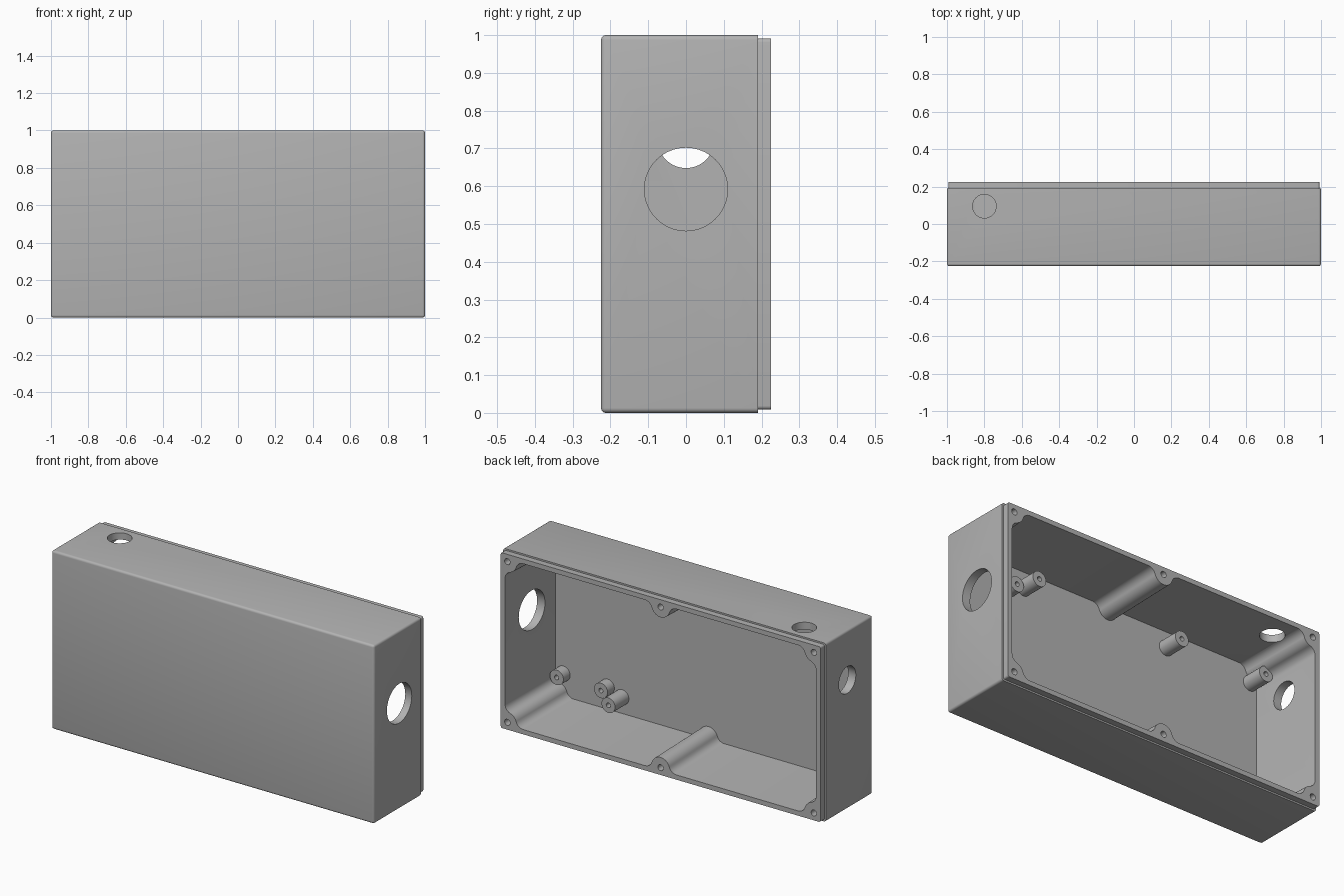
import bpy, bmesh, math
from mathutils import Vector, Matrix

cube = bpy.data.objects.get("Cube")
if cube:
    bpy.data.objects.remove(cube, do_unlink=True)

grey = bpy.data.materials.new("enclosure_grey")
grey.use_nodes = True
grey.diffuse_color = (0.45, 0.45, 0.45, 1)
grey.node_tree.nodes["Principled BSDF"].inputs["Base Color"].default_value = (0.45, 0.45, 0.45, 1)

FRONT, SHOULDER, RIM = -0.225, 0.19, 0.225   # depths along y
FLOOR = -0.2                                  # inside face of the front wall
POST_R, FILLET, POST_IN, WALL = 0.057, 0.045, 0.05, 0.035


def finish(bm, name):
    bmesh.ops.recalc_face_normals(bm, faces=bm.faces)
    mesh = bpy.data.meshes.new(name)
    bm.to_mesh(mesh)
    bm.free()
    mesh.materials.append(grey)
    obj = bpy.data.objects.new(name, mesh)
    bpy.context.collection.objects.link(obj)
    return obj


def activate(obj):
    bpy.ops.object.select_all(action='DESELECT')
    obj.select_set(True)
    bpy.context.view_layer.objects.active = obj


def combine(obj, other, operation='DIFFERENCE'):
    """Apply a boolean and drop the second object."""
    activate(obj)
    mod = obj.modifiers.new("cut", 'BOOLEAN')
    mod.operation, mod.object, mod.solver = operation, other, 'EXACT'
    bpy.ops.object.modifier_apply(modifier=mod.name)
    bpy.data.objects.remove(other, do_unlink=True)


def rounded_box(name, inset, y0, y1, radius):
    """Box whose edges are rounded, except around its back face."""
    bm = bmesh.new()
    bmesh.ops.create_cube(bm, size=1)
    for v in bm.verts:
        v.co = (v.co.x * 2 * (1 - inset), y1 if v.co.y > 0 else y0,
                0.5 + v.co.z * (1 - 2 * inset))
    edges = [e for e in bm.edges if min(v.co.y for v in e.verts) < y1 - 0.001]
    bmesh.ops.bevel(bm, geom=edges, offset=radius, segments=4, profile=0.5, affect='EDGES')
    return finish(bm, name)


def cylinder(name, axis, centre, radius, length, sides=48):
    bm = bmesh.new()
    turn = Vector((0, 0, 1)).rotation_difference(Vector(axis)).to_matrix().to_4x4()
    bmesh.ops.create_cone(bm, cap_ends=True, segments=sides, radius1=radius, radius2=radius,
                          depth=length, matrix=Matrix.Translation(centre) @ turn)
    return finish(bm, name)


def arc(centre, start, end, radius, steps):
    return [centre + start.slerp(end, i / steps) * radius for i in range(steps + 1)]


def post_outline(c, d1, n1, d2, n2):
    """Cavity outline around one screw post, filleted into the walls beside it."""
    rise = FILLET - (POST_IN - WALL)
    run = math.sqrt((POST_R + FILLET) ** 2 - rise ** 2)
    f1 = c - d1 * run + n1 * rise
    f2 = c + d2 * run + n2 * rise
    u1, u2 = (f1 - c).normalized(), (f2 - c).normalized()
    return (arc(f1, -n1, -u1, FILLET, 6)
            + arc(c, u1, u2, POST_R, 20)[1:-1]
            + arc(f2, -u2, -n2, FILLET, 6))


# Screw posts, anticlockwise seen in the x-z plane
X, Z = Vector((1, 0)), Vector((0, 1))
px, lo, hi = 1 - POST_IN, POST_IN, 1 - POST_IN
outline = []
for x, z, d1, d2 in ((0, lo, X, X), (px, lo, X, Z), (px, hi, Z, -X),
                     (0, hi, -X, -X), (-px, hi, -X, -Z), (-px, lo, -Z, X)):
    inward = [Vector((-d.y, d.x)) for d in (d1, d2)]
    outline += post_outline(Vector((x, z)), d1, inward[0], d2, inward[1])

# Cavity with slightly drafted walls
bm = bmesh.new()
mouth = [bm.verts.new((p.x, RIM + 0.02, p.y)) for p in outline]
bed = [bm.verts.new((p.x * 0.982, FLOOR, 0.5 + (p.y - 0.5) * 0.972)) for p in outline]
bm.faces.new(mouth)
bm.faces.new(bed)
for i in range(len(outline)):
    j = (i + 1) % len(outline)
    bm.faces.new((mouth[i], mouth[j], bed[j], bed[i]))
cavity = finish(bm, "cavity_cutter")

# Shell with a stepped lip at the open back
shell = rounded_box("enclosure_shell", 0, FRONT, SHOULDER, 0.013)
combine(shell, rounded_box("lip", 0.009, -0.1, RIM, 0.01), 'UNION')
combine(shell, cavity)

# Screw holes in the rim
for x in (-px, 0, px):
    for z in (lo, hi):
        combine(shell, cylinder("screw_cutter", (0, 1, 0), (x, RIM, z), 0.017, 0.3, 20))

# Cable openings in the two ends and the top
for axis, centre, radius in (((1, 0, 0), (1, 0, 0.592), 0.11),
                             ((1, 0, 0), (-1, 0, 0.723), 0.075),
                             ((0, 0, 1), (-0.8, 0.095, 1), 0.063)):
    combine(shell, cylinder("opening_cutter", axis, centre, radius, 0.2, 64))

# Board standoffs on the inside of the front wall
short, tall = -0.14, -0.078
spots = [(x, z, short) for x in (0.626, 0.9) for z in (0.175, 0.825)]
spots += [(x, z, tall) for x in (0.536, -0.906) for z in (0.14, 0.86)]
spots.append((-0.371, 0.86, tall))
parts = [shell]
for n, (x, z, tip) in enumerate(spots, 1):
    base = FLOOR - 0.01
    post = cylinder(f"standoff_{n}", (0, 1, 0), (x, (tip + base) / 2, z), 0.042, tip - base, 32)
    combine(post, cylinder("pilot_cutter", (0, 1, 0), (x, tip, z), 0.013, 0.08, 16))
    parts.append(post)

for obj in parts:
    activate(obj)
    bpy.ops.object.shade_smooth_by_angle(angle=math.radians(35))
